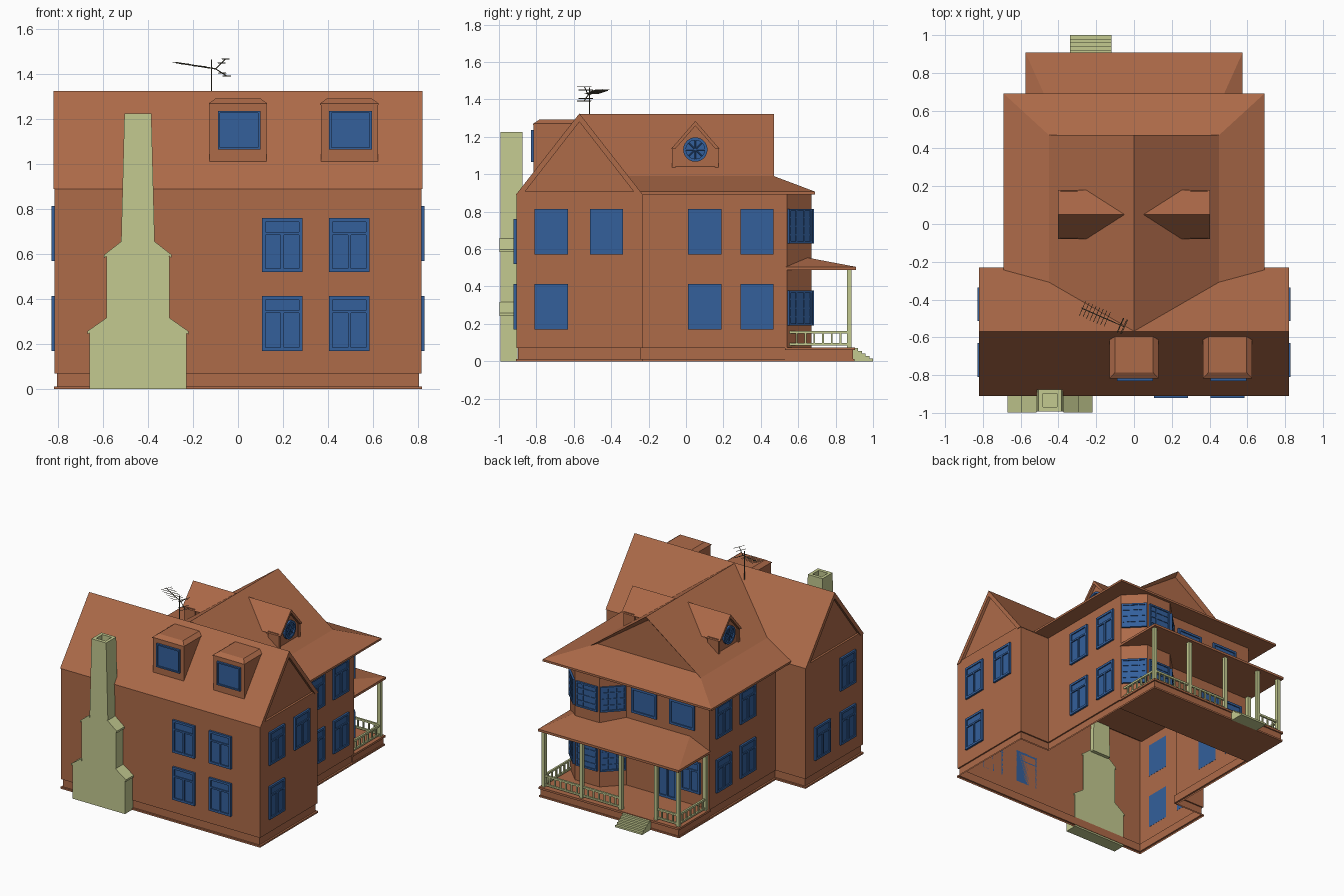
import bpy, bmesh, math
from mathutils import Matrix, Vector

if "Cube" in bpy.data.objects:
    bpy.data.objects.remove(bpy.data.objects["Cube"])


def material(name, rgb):
    m = bpy.data.materials.new(name)
    m.diffuse_color = (*rgb, 1)
    m.use_nodes = True
    m.node_tree.nodes["Principled BSDF"].inputs["Base Color"].default_value = m.diffuse_color
    return m


BRICK = material("brick", (0.42, 0.145, 0.066))
BLUE = material("blue", (0.033, 0.115, 0.33))
CREAM = material("cream", (0.55, 0.59, 0.28))
METAL = material("metal", (0.12, 0.11, 0.07))


def finish(name, bm, mat, matrix=None):
    bmesh.ops.recalc_face_normals(bm, faces=bm.faces)
    me = bpy.data.meshes.new(name)
    bm.to_mesh(me)
    bm.free()
    me.materials.append(mat)
    ob = bpy.data.objects.new(name, me)
    bpy.context.collection.objects.link(ob)
    if matrix:
        ob.matrix_world = matrix
    return ob


def loft(bm, rings, cap0=True, cap1=True):
    rows = [[bm.verts.new(p) for p in r] for r in rings]
    n = len(rows[0])
    for a, b in zip(rows, rows[1:]):
        for i in range(n):
            bm.faces.new((a[i], a[(i + 1) % n], b[(i + 1) % n], b[i]))
    if cap0:
        bm.faces.new(rows[0])
    if cap1:
        return bm.faces.new(rows[-1])


def prism(bm, pts, axis, a, b):
    f = {'x': lambda p, t: (t, *p), 'y': lambda p, t: (p[0], t, p[1]), 'z': lambda p, t: (*p, t)}[axis]
    return loft(bm, [[f(p, t) for p in pts] for t in (a, b)])


def rect(x0, x1, y0, y1, z):
    return [(x0, y0, z), (x1, y0, z), (x1, y1, z), (x0, y1, z)]


def box(bm, x0, x1, y0, y1, z0, z1):
    loft(bm, [rect(x0, x1, y0, y1, z0), rect(x0, x1, y0, y1, z1)])


def rod(bm, a, b, r=0.003):
    a, b = Vector(a), Vector(b)
    d = b - a
    m = Matrix.Translation((a + b) / 2) @ d.to_track_quat('Z', 'Y').to_matrix().to_4x4()
    bmesh.ops.create_cone(bm, cap_ends=True, segments=6, radius1=r, radius2=r, depth=d.length, matrix=m)


def window(name, x, y, z0, z1, w, angle, style="sash", t=0.016):
    """Framed window; angle 0 faces the front, 90 faces +x."""
    bm, h, d = bmesh.new(), w / 2, -0.011
    box(bm, -h + .002, h - .002, -0.003, 0.004, z0 + .002, z1 - .002)
    for s in (-1, 1):
        box(bm, min(s * h, s * (h - t)), max(s * h, s * (h - t)), d, 0.004, z0, z1)
    box(bm, -h, h, d, 0.004, z0, z0 + t)
    box(bm, -h, h, d, 0.004, z1 - t, z1)
    if style == "sash":
        zt = z1 - 0.26 * (z1 - z0)
        box(bm, -h, h, d, 0.004, zt - .012, zt)
        box(bm, -.007, .007, d, 0.004, z0, zt)
    elif style == "grid":
        for i in (1, 2):
            u = -h + w * i / 3
            box(bm, u - .004, u + .004, -.008, 0.004, z0, z1)
        for i in (1, 2, 3):
            v = z0 + (z1 - z0) * i / 4
            box(bm, -h, h, -.008, 0.004, v - .004, v + .004)
    finish(name, bm, BLUE, Matrix.Translation((x, y, 0)) @ Matrix.Rotation(math.radians(angle), 4, 'Z'))


# Walls: T-shaped shell with corner bay, recessed plinth and base strip
def footprint(o, z):
    a, b = .815 + o, .57 + o
    pts = [(-a, -.907 - o), (a, -.907 - o), (a, -.233 + o), (b, -.233 + o), (b, .54 + o), (.44 + o, .67 + o),
           (.24 - o, .67 + o), (.11 - o, .54 + o), (-b, .54 + o), (-b, -.233 + o), (-a, -.233 + o)]
    return [(x, y, z) for x, y in pts]


bm = bmesh.new()
loft(bm, [footprint(o, z) for z, o in
          ((0, .003), (.012, .003), (.012, -.01), (.07, -.01), (.07, 0), (.892, 0))], False, False)
finish("walls", bm, BRICK)

# Front wing: roof with rake boards and recessed gable panels
bm = bmesh.new()
prism(bm, [(-.91, .89), (-.57, 1.325), (-.23, .89), (-.266, .89), (-.57, 1.28), (-.874, .89)], 'x', -.82, .82)
finish("front_wing_roof", bm, BRICK)
bm = bmesh.new()
prism(bm, [(-.89, .89), (-.57, 1.30), (-.25, .89)], 'x', -.8, .8)
box(bm, -.815, .815, -.89, -.25, .88, .908)
finish("front_wing_gables", bm, BRICK)

# Rear wing: gable over a flared skirt, recessed gable face
bm = bmesh.new()
front = [(-.69, -.57, .892), (-.69, -.57, .907), (-.45, -.57, .99), (0, -.57, 1.322),
         (.45, -.57, .99), (.69, -.57, .907), (.69, -.57, .892)]
ys = (.69, .69, .47, .47, .47, .69, .69)
A = [bm.verts.new(p) for p in front]
B = [bm.verts.new((p[0], y, p[2])) for p, y in zip(front, ys)]
for i in range(7):
    j = (i + 1) % 7
    bm.faces.new((A[i], A[j], B[j], B[i]))
bm.faces.new(A)
bm.faces.new((B[0], B[1], B[5], B[6]))
bm.faces.new((B[1], B[2], B[4], B[5]))
gable = bm.faces.new((B[2], B[3], B[4]))
bmesh.ops.recalc_face_normals(bm, faces=bm.faces)
bmesh.ops.inset_region(bm, faces=[gable], thickness=.035)
bmesh.ops.translate(bm, verts=gable.verts, vec=(0, -.03, 0))
finish("rear_wing_roof", bm, BRICK)

# Front dormers with hipped caps
for i, c in enumerate((0, .495)):
    bm = bmesh.new()
    box(bm, c - .127, c + .127, -.815, -.6, 1.0, 1.268)
    loft(bm, [rect(c - .13, c + .13, -.818, -.6, 1.264), rect(c - .13, c + .13, -.818, -.6, 1.27),
              rect(c - .1, c + .1, -.785, -.585, 1.292)])
    finish(f"front_dormer_{i}", bm, BRICK)
    window(f"front_dormer_window_{i}", c + .005, -.819, 1.065, 1.237, .19, 0, "plain", .01)

# Side dormers with round windows
for s, side in ((-1, "left"), (1, "right")):
    bm = bmesh.new()
    prism(bm, [(-.08, 1.135), (.05, 1.285), (.18, 1.135), (.158, 1.135), (.05, 1.258), (-.058, 1.135)],
          'x', s * .03, s * .402)
    prism(bm, [(-.06, 1.035), (.16, 1.035), (.16, 1.145), (.05, 1.265), (-.06, 1.145)], 'x', s * .15, s * .38)
    for y in (-.075, .155):
        box(bm, min(s * .3, s * .388), max(s * .3, s * .388), y, y + .02, 1.035, 1.145)
    finish(f"{side}_dormer", bm, BRICK)
    bm = bmesh.new()
    circle = lambda r, x: [(s * x, .05 + r * math.cos(k * math.pi / 12), 1.132 + r * math.sin(k * math.pi / 12))
                           for k in range(24)]
    loft(bm, [circle(.065, .375), circle(.065, .396), circle(.05, .396), circle(.05, .386)], False, True)
    for a in range(0, 180, 45):
        v = Vector((0, math.cos(math.radians(a)), math.sin(math.radians(a)))) * .055
        o = Vector((s * .388, .05, 1.132))
        rod(bm, o - v, o + v, .004)
    finish(f"{side}_round_window", bm, BLUE)

# Chimney with sloped shoulders and open flue
bm = bmesh.new()
half = [(.215, 0), (.215, .25), (.14, .31), (.14, .59), (.075, .65), (.06, 1.225)]
cx = -.445
prism(bm, [(cx - x, z) for x, z in half[:4]] + [(cx + x, z) for x, z in reversed(half[:4])], 'y', -.993, -.9)
prism(bm, [(cx - x, z) for x, z in half[3:5]] + [(cx + x, z) for x, z in reversed(half[3:5])], 'y', -.993, -.9)
loft(bm, [rect(cx - .075, cx + .075, -.993, -.875, .64), rect(cx - .06, cx + .06, -.993, -.875, 1.225),
          rect(cx - .038, cx + .038, -.968, -.898, 1.225), rect(cx - .038, cx + .038, -.968, -.898, 1.15)])
for s in (-1, 1):
    for x0, x1, z in ((.225, .138, .243), (.15, .072, .583)):
        prism(bm, [(cx + s * x0, z), (cx + s * x0, z + .014), (cx + s * x1, z + .075), (cx + s * x1, z + .058)],
              'y', -.997, -.9)
finish("chimney", bm, CREAM)

# Windows of the front wing and the long sides
LOW, HIGH = (.17, .413), (.57, .813)
for x in (.197, .495):
    window("front_window_low", x, -.911, *LOW, .18, 0)
    window("front_window_high", x, -.911, .52, .76, .18, 0)
for s, side in ((-1, "left"), (1, "right")):
    for y, z in ((-.72, LOW), (-.72, HIGH), (-.425, HIGH if s > 0 else LOW)):
        window(f"{side}_gable_window", s * .818, y, *z, .178, s * 90)
    for y in (.1, .38):
        for z in (LOW, HIGH):
            window(f"{side}_side_window", s * .573, y, *z, .178, s * 90)

# Bay and rear windows
for z in ((.19, .378), (.63, .815)):
    for x, y, a in ((.34, .673, 180), (.507, .607, 135), (.173, .607, 225)):
        window("bay_window", x, y, *z, .175, a, "grid", .012)
for x in (-.04, -.35):
    window("rear_window", x, .543, .63, .815, .205, 180, "plain")
window("rear_door", -.23, .543, .075, .41, .16, 180)
window("rear_window_low", -.42, .543, .17, .40, .16, 180)

# Porch deck, roof and steps
bm = bmesh.new()
box(bm, -.565, .565, .53, .893, .01, .065)
box(bm, -.575, .575, .53, .903, .06, .075)
box(bm, -.573, .573, .53, .9, 0, .012)
finish("porch_deck", bm, BRICK)
bm = bmesh.new()
loft(bm, [rect(-.575, .575, .535, .908, .488), rect(-.575, .575, .535, .908, .505), rect(-.41, .41, .535, .54, .575)])
finish("porch_roof", bm, BRICK)
bm = bmesh.new()
for i in range(5):
    box(bm, -.34, -.12, .89, .92 + i * .02, 0, .07 - i * .014)
finish("porch_steps", bm, CREAM)

# Porch posts and railings
bm = bmesh.new()
for x, y in ((.55, .873), (.24, .873), (-.08, .873), (-.37, .873), (-.55, .873), (-.55, .56)):
    box(bm, x - .013, x + .013, y - .013, y + .013, .07, .492)
finish("porch_posts", bm, CREAM)


def railing(a, b):
    bm = bmesh.new()
    a, b = Vector(a), Vector(b)
    for z0, z1 in ((.085, .097), (.148, .162)):
        box(bm, min(a.x, b.x) - .007, max(a.x, b.x) + .007, min(a.y, b.y) - .007, max(a.y, b.y) + .007, z0, z1)
    n = max(2, round((b - a).length / .045))
    for i in range(1, n):
        p = a.lerp(b, i / n)
        box(bm, p.x - .005, p.x + .005, p.y - .005, p.y + .005, .09, .155)
    finish("porch_railing", bm, CREAM)


for a, b in (((.55, .873), (-.08, .873)), ((-.37, .873), (-.55, .873)),
             ((.55, .545), (.55, .873)), ((-.55, .545), (-.55, .873))):
    railing(a, b)

# Roof antenna: mast, boom, cross elements and forked reflector
bm = bmesh.new()
rod(bm, (-.118, -.515, 1.22), (-.118, -.515, 1.465))
p0, p1 = Vector((-.278, -.445, 1.452)), Vector((-.1, -.523, 1.424))
rod(bm, p0, p1)
side = Vector((.4, .91, 0)) * .042
for i in range(8):
    p = p0.lerp(p1, .03 + i * .105)
    rod(bm, p - side, p + side, .0018)
for tip in (Vector((-.055, -.543, 1.468)), Vector((-.05, -.545, 1.392))):
    rod(bm, p1, tip, .0025)
    for t in (.6, 1):
        p = p1.lerp(tip, t)
        rod(bm, p - side, p + side, .0018)
finish("antenna", bm, METAL)
